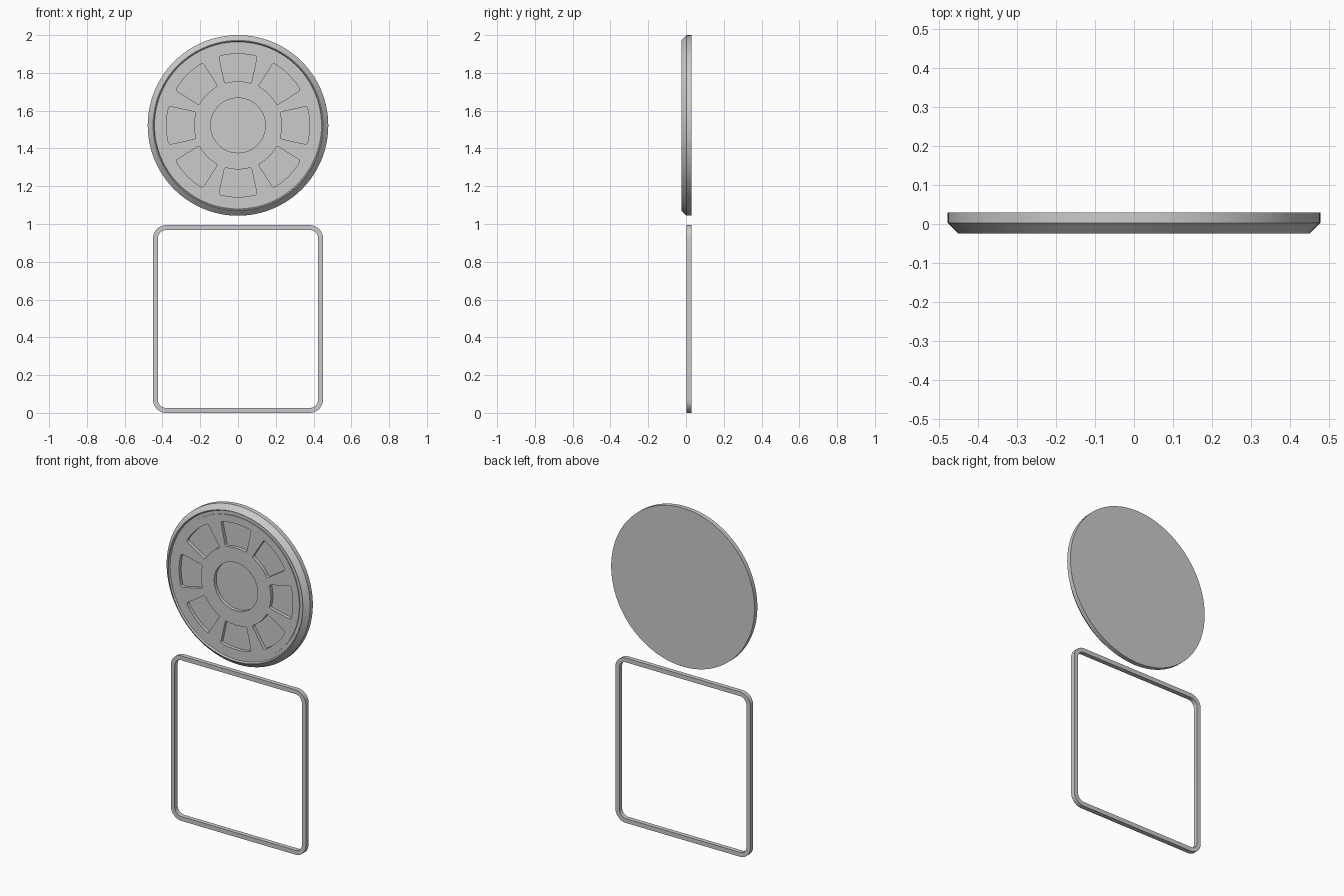
import bpy
import bmesh
from math import sin, cos, pi, radians
from mathutils import Vector

cube = bpy.data.objects.get("Cube")
if cube:
    bpy.data.objects.remove(cube)

grey = bpy.data.materials.new("plain grey")
grey.use_nodes = True
colour = (0.6, 0.6, 0.6, 1)
grey.diffuse_color = colour
grey.node_tree.nodes["Principled BSDF"].inputs["Base Color"].default_value = colour

DISC_Z = 1.522
BACK = 0.03


def finish(name, bm):
    bmesh.ops.recalc_face_normals(bm, faces=bm.faces)
    mesh = bpy.data.meshes.new(name)
    bm.to_mesh(mesh)
    bm.free()
    mesh.materials.append(grey)
    obj = bpy.data.objects.new(name, mesh)
    bpy.context.collection.objects.link(obj)
    return obj


def smooth(obj):
    bpy.ops.object.select_all(action='DESELECT')
    obj.select_set(True)
    bpy.context.view_layer.objects.active = obj
    bpy.ops.object.shade_smooth_by_angle(angle=radians(25))


def circle(r, n):
    return [(r * cos(2 * pi * i / n), r * sin(2 * pi * i / n)) for i in range(n)]


def ring(bm, points, y, z=0):
    return [bm.verts.new((px, y, pz + z)) for px, pz in points]


def bridge(bm, a, b):
    for i in range(len(a)):
        j = (i + 1) % len(a)
        bm.faces.new((a[i], a[j], b[j], b[i]))


def round_corners(points, r, steps=5):
    """Replace each corner of an outline with a small curve."""
    out = []
    for i, p in enumerate(points):
        p = Vector(p)
        a = p + (Vector(points[i - 1]) - p).normalized() * r
        b = p + (Vector(points[(i + 1) % len(points)]) - p).normalized() * r
        for k in range(steps + 1):
            t = k / steps
            out.append(tuple(a * (1 - t) ** 2 + p * 2 * t * (1 - t) + b * t * t))
    return out


def arc(r, start, end, n=8):
    angles = [radians(start + (end - start) * i / n) for i in range(n + 1)]
    return [(r * cos(a), r * sin(a)) for a in angles]


def pocket_outline(turn):
    """Wedge with curved inner and outer sides and softened corners."""
    outer = arc(0.379, turn - 15.5, turn + 15.5)
    inner = arc(0.233, turn + 17.5, turn - 17.5)
    pts = outer + inner
    sharp = {0, len(outer) - 1, len(outer), len(pts) - 1}
    out = []
    for i, p in enumerate(pts):
        if i in sharp:
            trio = [pts[i - 1], p, pts[(i + 1) % len(pts)]]
            out += round_corners(trio, 0.012)[6:12]
        else:
            out.append(p)
    return out


# Round disc: back edge, outer wall, chamfer, rim, lowered ring, face
bm = bmesh.new()
profile = [(0.478, BACK), (0.478, 0.003), (0.45, -0.025), (0.447, -0.025),
           (0.442, -0.015), (0.423, -0.015), (0.423, -0.02)]
rings = [ring(bm, circle(r, 128), y, DISC_Z) for r, y in profile]
for a, b in zip(rings, rings[1:]):
    bridge(bm, a, b)
bm.faces.new(rings[0])
bm.faces.new(rings[-1])
disc = finish("round_disc", bm)

# Cutter for the eight wedge pockets and the central round recess
bm = bmesh.new()
for outline in [pocket_outline(i * 45) for i in range(8)] + [circle(0.145, 64)]:
    front = ring(bm, outline, -0.1, DISC_Z)
    floor = ring(bm, outline, 0.0, DISC_Z)
    bridge(bm, front, floor)
    bm.faces.new(front)
    bm.faces.new(floor)
cutter = finish("pocket_cutter", bm)
cut = disc.modifiers.new("pockets", 'BOOLEAN')
cut.operation = 'DIFFERENCE'
cut.solver = 'EXACT'
cut.object = cutter
bpy.ops.object.select_all(action='DESELECT')
disc.select_set(True)
bpy.context.view_layer.objects.active = disc
bpy.ops.object.modifier_apply(modifier=cut.name)
bpy.data.objects.remove(cutter)
smooth(disc)


# Thin square frame with rounded corners
def rounded_rect(hx, hz, r, n=10):
    pts = []
    for q, (sx, sz) in enumerate([(1, 1), (-1, 1), (-1, -1), (1, -1)]):
        for px, pz in arc(r, q * 90, q * 90 + 90, n):
            pts.append((sx * (hx - r) + px, sz * (hz - r) + pz))
    return pts


bm = bmesh.new()
HALF_X, HALF_Z, WIDTH = 0.45, 0.497, 0.026
outer = rounded_rect(HALF_X, HALF_Z, 0.07)
inner = rounded_rect(HALF_X - WIDTH, HALF_Z - WIDTH, 0.044)
loops = [ring(bm, pts, y, HALF_Z) for pts, y in
         [(outer, 0.003), (outer, BACK), (inner, BACK), (inner, 0.003)]]
for i in range(4):
    bridge(bm, loops[i], loops[(i + 1) % 4])
smooth(finish("square_frame", bm))
